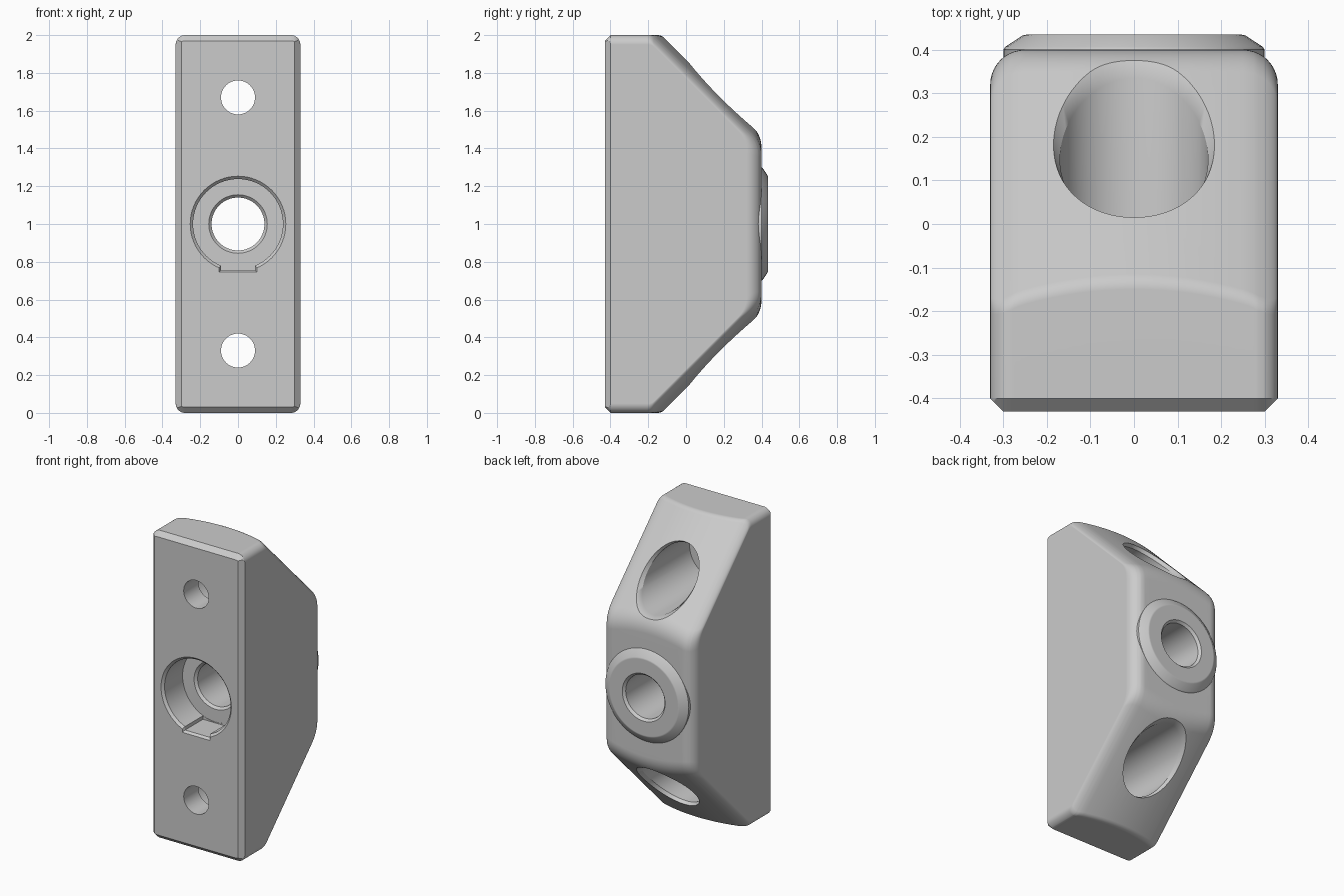
import bpy, bmesh
from math import sin, cos, pi, sqrt, radians

cube = bpy.data.objects.get("Cube")
if cube:
    bpy.data.objects.remove(cube)

grey = bpy.data.materials.new("light grey")
grey.use_nodes = True
colour = (0.6, 0.6, 0.6, 1)
grey.diffuse_color = colour
grey.node_tree.nodes["Principled BSDF"].inputs["Base Color"].default_value = colour

HALF_W = 0.33   # half width of the block
SLOPE = 0.87    # y + |z - 1| on the sloped faces


def loft(name, rings):
    """Skin a list of equal closed rings and cap both ends."""
    bm = bmesh.new()
    rows = [[bm.verts.new(p) for p in ring] for ring in rings]
    n = len(rows[0])
    for a, b in zip(rows, rows[1:]):
        for i in range(n):
            j = (i + 1) % n
            bm.faces.new((a[i], a[j], b[j], b[i]))
    bm.faces.new(rows[0][::-1])
    bm.faces.new(rows[-1])
    bmesh.ops.remove_doubles(bm, verts=bm.verts, dist=1e-5)
    bmesh.ops.recalc_face_normals(bm, faces=bm.faces)
    mesh = bpy.data.meshes.new(name)
    bm.to_mesh(mesh)
    bm.free()
    mesh.materials.append(grey)
    obj = bpy.data.objects.new(name, mesh)
    bpy.context.collection.objects.link(obj)
    return obj


def lathe(name, profile, z=1.0, n=64, end=lambda x, z, y: y):
    """Turn (radius, y) points about an axis along y."""
    rings = []
    for r, y in profile:
        ring = []
        for k in range(n):
            x, dz = r * cos(2 * pi * k / n), r * sin(2 * pi * k / n)
            ring.append((x, end(x, z + dz, y), z + dz))
        rings.append(ring)
    return loft(name, rings)


def fillet(x, r):
    d = max(0, abs(x) - HALF_W + r)
    return r - sqrt(max(0, r * r - d * d))


def crown(x):
    return 0.06 * (x / HALF_W) ** 2


def round_corner(a, p, b, steps):
    """Curve from a to b, pulled towards the corner p."""
    out = []
    for i in range(steps + 1):
        t = i / steps
        out.append(tuple((1 - t) ** 2 * u + 2 * t * (1 - t) * v + t * t * w
                         for u, v, w in zip(a, p, b)))
    return out


def section(x):
    """Side profile of the block at a given x."""
    f, h = fillet(x, 0.08), 1 - fillet(x, 0.05)
    e = max(0, abs(x) - 0.30)
    s, back = SLOPE - crown(x) - 0.5 * f, 0.4 - f
    top_y, back_z = s - h, s - back
    half = [(-0.43 + e, h - 0.03 + e), (-0.40, h)]
    half += round_corner((top_y - 0.02, h), (top_y, h), (top_y + 0.015, h - 0.015), 4)
    half += round_corner((back - 0.05, back_z + 0.05), (back, back_z),
                         (back, back_z - 0.07), 8)
    half += [(y, -z) for y, z in reversed(half)]
    return [(x, y, 1 + z) for y, z in half]


# Block: crowned slopes, rounded rear edges, chamfered front
xs = [0.25 * i / 8 for i in range(9)]
xs += [0.25 + 0.08 * sin(pi / 2 * i / 10) for i in range(1, 11)] + [0.28, 0.30]
xs = sorted({round(s * x, 4) for x in xs for s in (-1, 1)})
block = loft("mounting_block", [section(x) for x in xs])

# Raised collar around the rear of the centre bore
collar = lathe("collar", [(0.30, 0.30), (0.30, 0.40), (0.295, 0.407),
                          (0.255, 0.433), (0.245, 0.435)])

# Stepped centre bore and its flat-bottomed key notch
bore = lathe("centre_bore", [(0.253, -0.5), (0.253, -0.43), (0.238, -0.415),
                             (0.238, -0.23), (0.155, -0.23), (0.14, -0.215),
                             (0.14, 0.42), (0.155, 0.436), (0.155, 0.5)])


def rect(y, w, low):
    return [(-w, y, low), (w, y, low), (w, y, 0.9), (-w, y, 0.9)]


notch = loft("key_notch", [rect(-0.5, 0.1, 0.745), rect(-0.43, 0.1, 0.745),
                           rect(-0.415, 0.09, 0.757), rect(-0.232, 0.09, 0.757)])

# Screw holes, counterbored from the slopes with a chamfered rim
cuts = [bore, notch]


def rim(x, z, y):
    if y < 0 or y > 0.5:
        return y
    return SLOPE - crown(x) - abs(z - 1) - 0.035 + y


for side in (-1, 1):
    z = 1 + 0.67 * side
    cuts.append(lathe("screw_hole", [(0.09, -0.6), (0.09, 0)], z, 48))
    cuts.append(lathe("counterbore", [(0.17, -0.28), (0.17, 0.0), (0.187, 0.04),
                                      (0.187, 0.8)], z, 64, rim))

# Join the collar, then cut every hole
bpy.context.view_layer.objects.active = block
block.select_set(True)
for tool in [collar] + cuts:
    tool.hide_render = True
    mod = block.modifiers.new(tool.name, "BOOLEAN")
    mod.operation = "UNION" if tool is collar else "DIFFERENCE"
    mod.solver = "EXACT"
    mod.object = tool
    bpy.ops.object.modifier_apply(modifier=mod.name)
    bpy.data.objects.remove(tool)

bpy.ops.object.shade_smooth_by_angle(angle=radians(28))
weighted = block.modifiers.new("weighted_normals", "WEIGHTED_NORMAL")
weighted.keep_sharp = True
